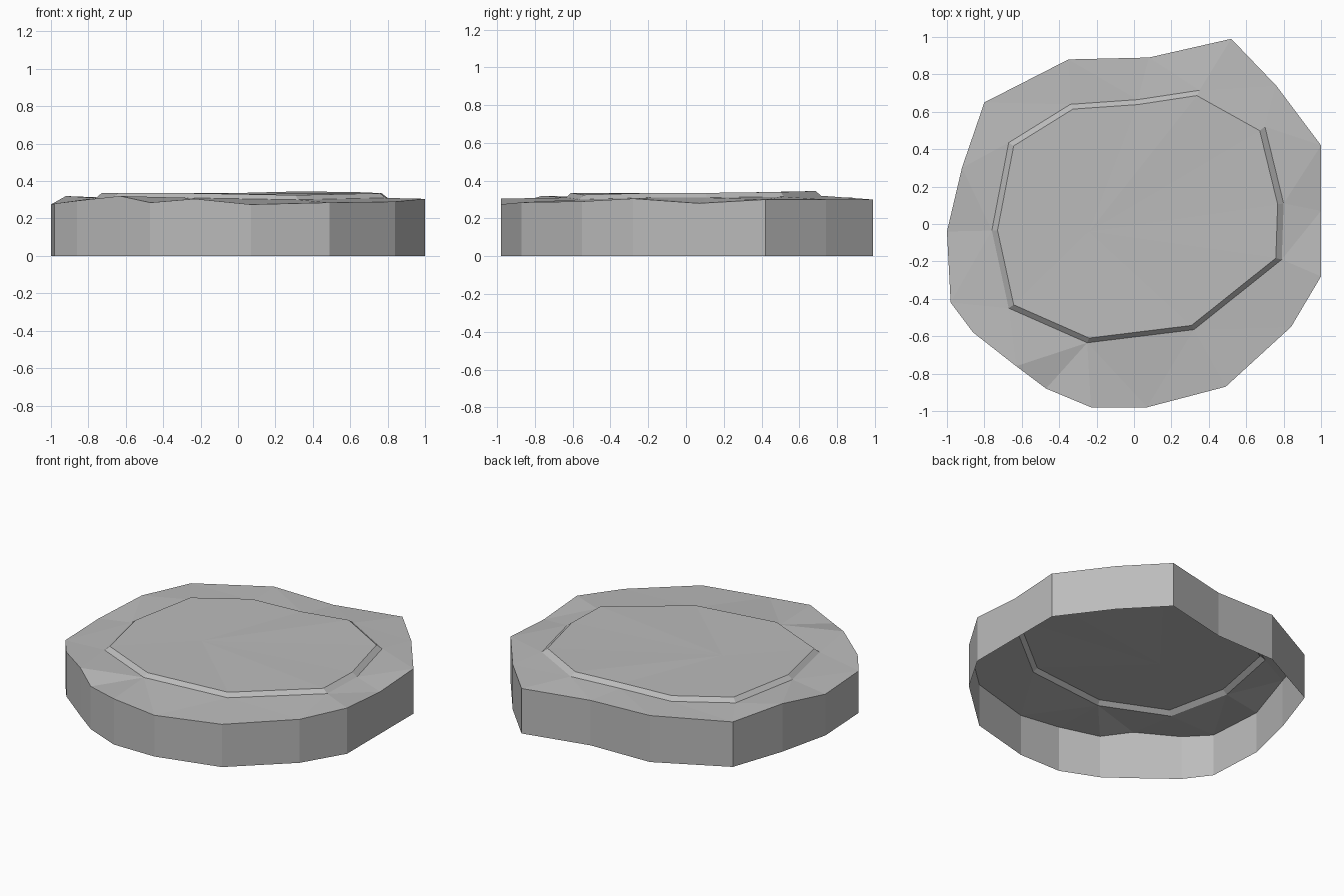
import bpy
import math
from mathutils import Vector

default_cube = bpy.data.objects.get("Cube")
if default_cube:
    bpy.data.objects.remove(default_cube, do_unlink=True)

# Single stone colour
stone = bpy.data.materials.new("stone grey")
stone.use_nodes = True
stone.diffuse_color = (0.5, 0.5, 0.5, 1)
shader = stone.node_tree.nodes["Principled BSDF"]
shader.inputs["Base Color"].default_value = stone.diffuse_color
shader.inputs["Roughness"].default_value = 0.9


def make_part(name, points, faces):
    mesh = bpy.data.meshes.new(name)
    mesh.from_pydata(points, [], faces)
    mesh.materials.append(stone)
    mesh.update()
    part = bpy.data.objects.new(name, mesh)
    bpy.context.collection.objects.link(part)
    return part


def to_points(hundredths):
    return [Vector(p) / 100 for p in hundredths]


def loft(name, lower, upper):
    """Quad strip between two matching anticlockwise loops."""
    n = len(lower)
    faces = [(i, (i + 1) % n, n + (i + 1) % n, n + i) for i in range(n)]
    return make_part(name, lower + upper, faces)


def bridge(name, outer, inner):
    """Triangle strip between two anticlockwise loops of unequal count."""
    n, m = len(outer), len(inner)
    faces, i, j = [], 0, 0
    while i < n or j < m:
        next_out = outer[(i + 1) % n] - inner[j % m]
        next_in = inner[(j + 1) % m] - outer[i % n]
        if j == m or (i < n and next_out.length < next_in.length):
            faces.append((i % n, (i + 1) % n, n + j % m))
            i += 1
        else:
            faces.append((n + (j + 1) % m, n + j % m, i % n))
            j += 1
    return make_part(name, outer + inner, faces)


# Irregular outer edge and raised panel outline, anticlockwise, in hundredths
edge = to_points([
    (100, 7, 28), (100, 42, 30), (76, 74, 30), (52, 99, 30), (8, 89, 30),
    (-35, 88, 31), (-80, 65, 30), (-92, 30, 32), (-100, -4, 27.5),
    (-98, -42, 28), (-86, -58, 29.5), (-63, -76, 32), (-47, -88, 28.5),
    (-23, -98, 30.5), (7, -98, 27.5), (49, -87, 28.5), (84, -55, 29),
    (100, -28, 30.5),
])
panel_foot = to_points([
    (80, 11, 31), (70, 52, 31.5), (35, 71.5, 32), (2, 66.5, 31),
    (-34, 64, 31), (-67, 43.5, 31), (-76, -3.5, 31), (-67, -45, 31),
    (-25, -63.5, 31), (32, -56.5, 30), (79, -19, 31),
])

# Hollow upright side wall, open underneath
loft("side_wall", [Vector((p.x, p.y, 0)) for p in edge], edge)

# Uneven faceted border around the panel
bridge("top_border", edge, panel_foot)

# Small sloped step up to the panel
panel_rim = [Vector((p.x * 0.96, p.y * 0.96, p.z + 0.025)) for p in panel_foot]
loft("panel_step", panel_foot, panel_rim)

# Raised panel, fanned around an off-centre low point
n = len(panel_rim)
centre = Vector((-0.24, -0.04, 0.33))
make_part("raised_panel", panel_rim + [centre],
          [(i, (i + 1) % n, n) for i in range(n)])
